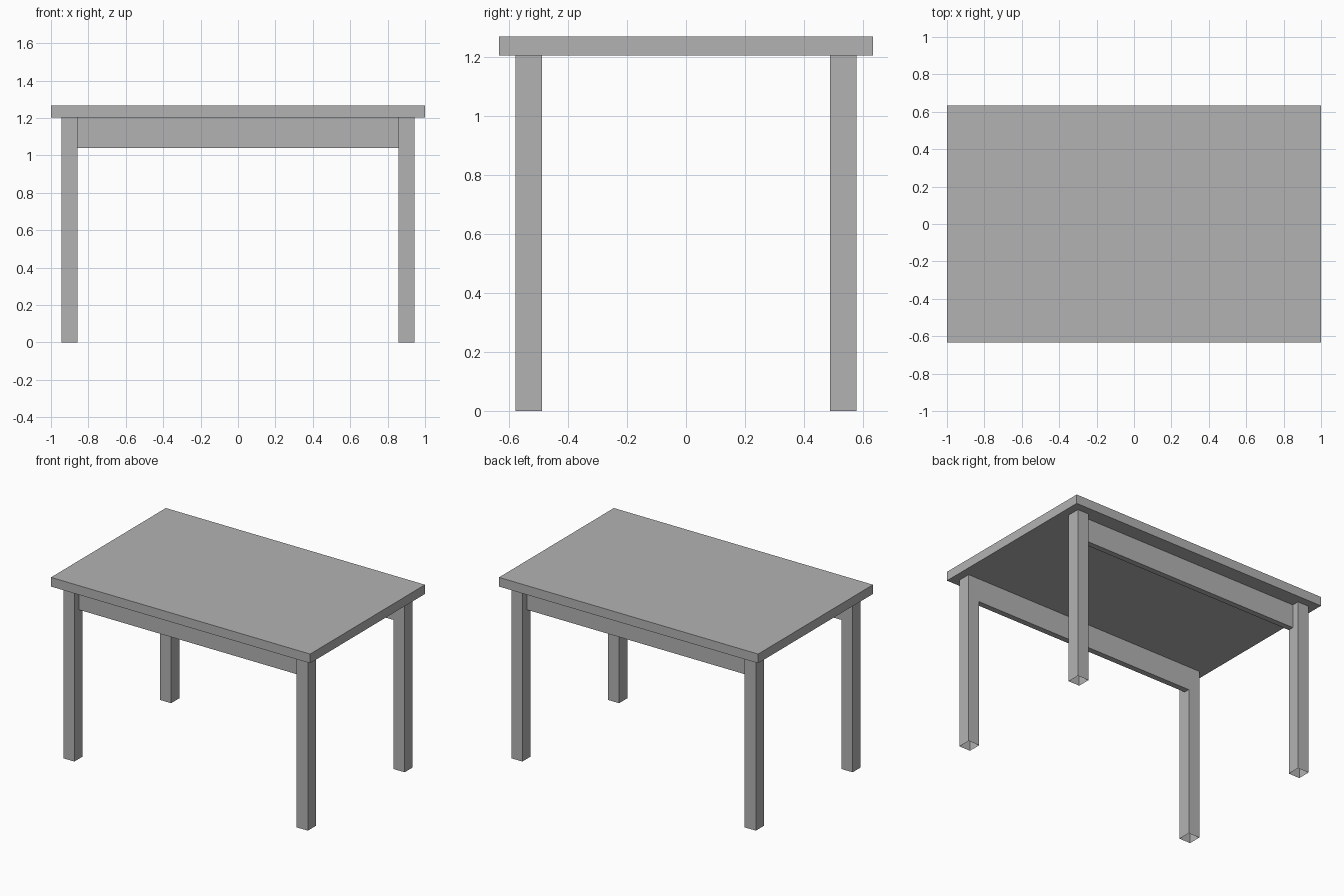
import bpy
import bmesh
from mathutils import Vector

cube = bpy.data.objects.get("Cube")
if cube:
    bpy.data.objects.remove(cube, do_unlink=True)

# Single flat grey
grey = bpy.data.materials.new("plain grey")
grey.use_nodes = True
colour = (0.45, 0.45, 0.45, 1)
grey.diffuse_color = colour
grey.node_tree.nodes["Principled BSDF"].inputs["Base Color"].default_value = colour


def box(name, low, high, open_ends=False):
    """Box between two corners; open_ends leaves out its top and bottom."""
    low, high = Vector(low), Vector(high)
    bm = bmesh.new()
    bmesh.ops.create_cube(bm, size=1)
    if open_ends:
        caps = [f for f in bm.faces if abs(f.normal.z) > 0.5]
        bmesh.ops.delete(bm, geom=caps, context='FACES_ONLY')
    bmesh.ops.scale(bm, vec=high - low, verts=bm.verts)
    bmesh.ops.translate(bm, vec=(low + high) / 2, verts=bm.verts)
    mesh = bpy.data.meshes.new(name)
    bm.to_mesh(mesh)
    bm.free()
    mesh.materials.append(grey)
    obj = bpy.data.objects.new(name, mesh)
    bpy.context.collection.objects.link(obj)
    return obj


TOP_Z, UNDER_Z = 1.268, 1.204
LEG_IN, LEG_OUT = (0.858, 0.488), (0.944, 0.578)

# Tabletop slab
box("tabletop", (-1, -0.633, UNDER_Z), (1, 0.633, TOP_Z))

for y_side, y_name in ((-1, "front"), (1, "back")):
    # Long rail, set back from the outer leg faces
    y0, y1 = sorted((y_side * LEG_IN[1], y_side * 0.528))
    box(y_name + "_rail", (-LEG_IN[0], y0, 1.04), (LEG_IN[0], y1, UNDER_Z))

    # Hollow square legs
    y0, y1 = sorted((y_side * LEG_IN[1], y_side * LEG_OUT[1]))
    for x_side, x_name in ((-1, "right"), (1, "left")):
        x0, x1 = sorted((x_side * LEG_IN[0], x_side * LEG_OUT[0]))
        box(f"{y_name}_{x_name}_leg", (x0, y0, 0), (x1, y1, UNDER_Z), open_ends=True)
